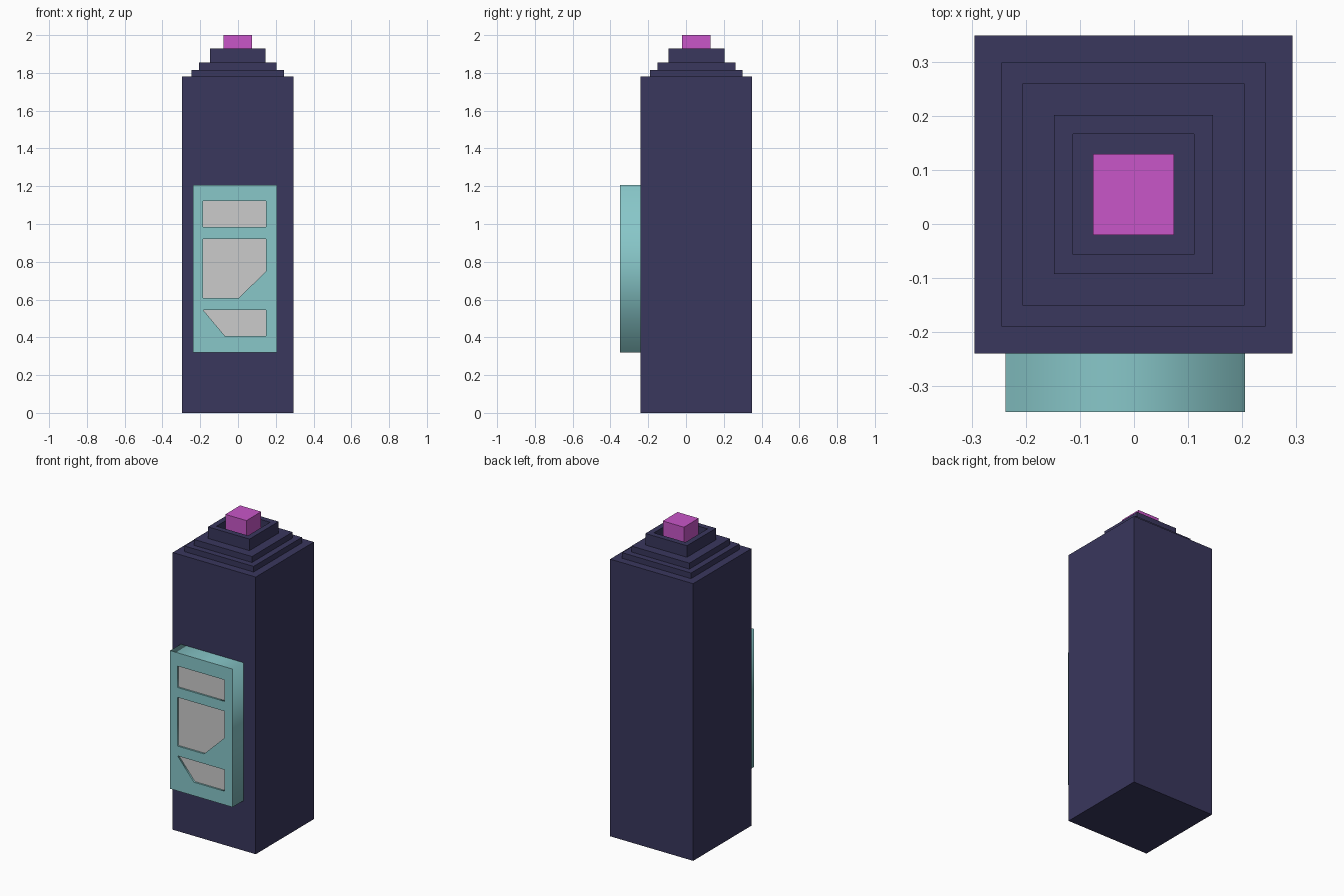
import bpy, bmesh
from math import pi

if "Cube" in bpy.data.objects:
    bpy.data.objects.remove(bpy.data.objects["Cube"])

CX, CY = -0.001, 0.055  # centre of the tower in plan


def paint(obj, name, rgb):
    mat = bpy.data.materials.get(name) or bpy.data.materials.new(name)
    mat.diffuse_color = (*rgb, 1)
    mat.use_nodes = True
    mat.node_tree.nodes["Principled BSDF"].inputs["Base Color"].default_value = mat.diffuse_color
    obj.data.materials.append(mat)


def square_stack(name, profile):
    """Closed solid made from square rings of (half width, height)."""
    bm = bmesh.new()
    rings = [[bm.verts.new((CX + sx * h, CY + sy * h, z))
              for sx, sy in ((-1, -1), (1, -1), (1, 1), (-1, 1))]
             for h, z in profile]
    for a, b in zip(rings, rings[1:]):
        for i in range(4):
            j = (i + 1) % 4
            bm.faces.new((a[i], a[j], b[j], b[i]))
    bm.faces.new(rings[0][::-1])
    bm.faces.new(rings[-1])
    bmesh.ops.recalc_face_normals(bm, faces=bm.faces)
    mesh = bpy.data.meshes.new(name)
    bm.to_mesh(mesh)
    bm.free()
    obj = bpy.data.objects.new(name, mesh)
    bpy.context.collection.objects.link(obj)
    return obj


def plate(name, outlines, y_front, y_back):
    """Extruded x-z plate; outlines after the first become holes."""
    curve = bpy.data.curves.new(name, 'CURVE')
    curve.dimensions = '2D'
    curve.fill_mode = 'BOTH'
    curve.extrude = (y_back - y_front) / 2
    for pts in outlines:
        spline = curve.splines.new('POLY')
        spline.points.add(len(pts) - 1)
        for p, (x, z) in zip(spline.points, pts):
            p.co = (x, z, 0, 1)
        spline.use_cyclic_u = True
    obj = bpy.data.objects.new(name, curve)
    bpy.context.collection.objects.link(obj)
    obj.rotation_euler.x = pi / 2
    obj.location.y = (y_front + y_back) / 2
    bpy.ops.object.select_all(action='DESELECT')
    obj.select_set(True)
    bpy.context.view_layer.objects.active = obj
    bpy.ops.object.convert(target='MESH')
    return bpy.context.object


# Tower body with stepped top and a sunken socket
body = square_stack("tower_body", [
    (0.295, 0), (0.295, 1.78), (0.245, 1.78), (0.245, 1.816),
    (0.206, 1.816), (0.206, 1.854), (0.1475, 1.854), (0.1475, 1.928),
    (0.112, 1.928), (0.112, 1.854)])
paint(body, "navy", (0.041, 0.038, 0.11))

# Glowing block standing in the socket
beacon = square_stack("top_block", [(0.075, 1.854), (0.075, 2.0)])
paint(beacon, "magenta", (0.578, 0.093, 0.578))

# Front panel with three window openings
L, R = -0.185, 0.148
windows = [
    [(L, 0.984), (R, 0.984), (R, 1.122), (L, 1.122)],
    [(L, 0.608), (0.003, 0.608), (R, 0.749), (R, 0.921), (L, 0.921)],
    [(-0.069, 0.407), (R, 0.407), (R, 0.545), (L, 0.545)],
]
border = [(-0.238, 0.32), (0.206, 0.32), (0.206, 1.207), (-0.238, 1.207)]
panel = plate("front_panel", [border] + windows, -0.349, -0.24)
paint(panel, "teal", (0.246, 0.571, 0.584))

# Grey panes set slightly back in the openings
for label, pts in zip(("upper", "middle", "lower"), windows):
    plate(label + "_pane", [pts], -0.338, -0.24)
